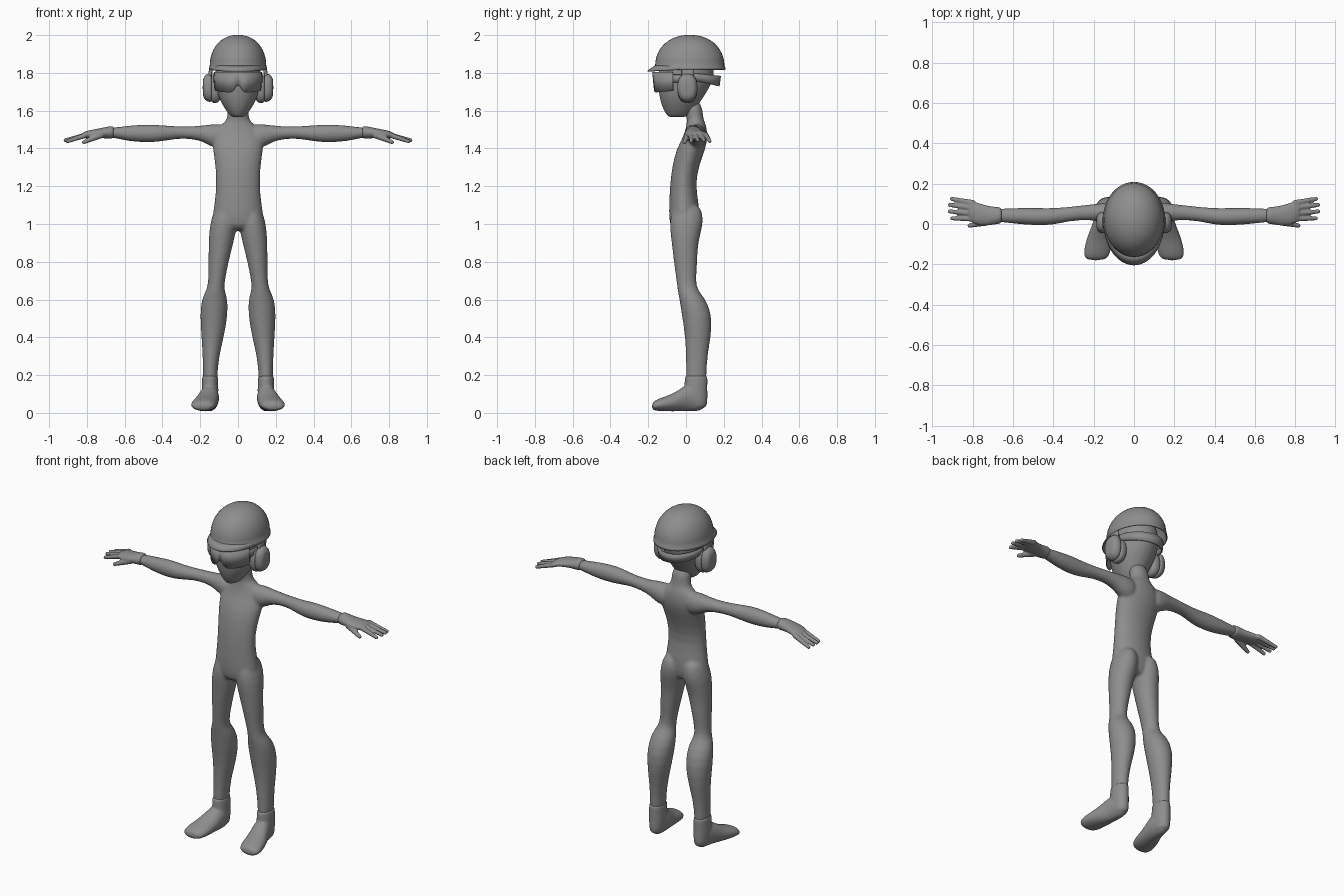
import bpy, bmesh
from math import sin, cos, pi, radians, exp
from mathutils import Vector

cube = bpy.data.objects.get("Cube")
if cube:
    bpy.data.objects.remove(cube, do_unlink=True)

gray = bpy.data.materials.new("plain gray")
gray.use_nodes = True
gray.diffuse_color = (0.27, 0.27, 0.27, 1)
gray.node_tree.nodes["Principled BSDF"].inputs["Base Color"].default_value = gray.diffuse_color


def loft(bm, axis, stations, side=1, n=16, power=2, caps=True):
    """Rings along an axis; each station is (position, min, max, min, max) of the other two axes."""
    rings = []
    for p, a0, a1, b0, b1 in stations:
        ring = []
        for i in range(n):
            t = 2 * pi * i / n
            c, s = cos(t), sin(t)
            k = 1.02 / (abs(c) ** power + abs(s) ** power) ** (1 / power)
            co = [(a0 + a1) / 2 + c * k * (a1 - a0) / 2, (b0 + b1) / 2 + s * k * (b1 - b0) / 2]
            co.insert("xyz".index(axis), p)
            ring.append(bm.verts.new((co[0] * side, co[1], co[2])))
        rings.append(ring)
    for r, q in zip(rings, rings[1:]):
        for i in range(n):
            j = (i + 1) % n
            bm.faces.new((r[i], r[j], q[j], q[i]))
    if caps:
        bm.faces.new(rings[0])
        bm.faces.new(rings[-1])


def capsule(bm, a, b, r0, r1, side):
    """Tapered finger between two points."""
    a, b = (Vector((v[0] * side, v[1], v[2])) for v in (a, b))
    steps = 10
    for i in range(steps + 1):
        t = i / steps
        ret = bmesh.ops.create_icosphere(bm, subdivisions=2, radius=r0 + (r1 - r0) * t)
        bmesh.ops.translate(bm, verts=ret["verts"], vec=a.lerp(b, t))


def wrap(bm, a0, a1, n, inner, outer):
    """Strip of faces between two curves given by angle."""
    pairs = []
    for i in range(n + 1):
        t = radians(a0 + (a1 - a0) * i / n)
        pairs.append((bm.verts.new(inner(t)), bm.verts.new(outer(t))))
    for (a, b), (c, d) in zip(pairs, pairs[1:]):
        bm.faces.new((a, b, d, c))


def finish(name, bm, subsurf=0, voxel=0, smooth=0, thick=0):
    bmesh.ops.recalc_face_normals(bm, faces=bm.faces)
    for f in bm.faces:
        f.smooth = True
    me = bpy.data.meshes.new(name)
    bm.to_mesh(me)
    bm.free()
    me.materials.append(gray)
    ob = bpy.data.objects.new(name, me)
    bpy.context.collection.objects.link(ob)
    if thick:
        m = ob.modifiers.new("thickness", "SOLIDIFY")
        m.thickness = thick
    if subsurf:
        m = ob.modifiers.new("subdivision", "SUBSURF")
        m.levels = m.render_levels = subsurf
    if voxel:
        m = ob.modifiers.new("blend", "REMESH")
        m.mode, m.voxel_size, m.use_smooth_shade = "VOXEL", voxel, True
        m = ob.modifiers.new("soften", "SMOOTH")
        m.factor, m.iterations = 0.5, smooth
    return ob


# Body: torso, legs and arms blended into one skin
bm = bmesh.new()
loft(bm, "z", [
    (.96, -.1, .1, -.08, .06), (1.03, -.14, .14, -.09, .07), (1.1, -.125, .125, -.09, .07),
    (1.2, -.115, .115, -.085, .05), (1.3, -.118, .118, -.075, .065), (1.4, -.135, .135, -.05, .105),
    (1.46, -.135, .135, -.015, .115), (1.51, -.11, .11, 0, .11), (1.54, -.07, .07, .005, .1),
    (1.56, -.053, .053, .005, .09), (1.66, -.06, .06, -.02, .085)])
for s in (1, -1):
    loft(bm, "z", [
        (1.11, .03, .11, -.06, .07), (1.05, .005, .135, -.08, .09), (.99, .005, .15, -.088, .09),
        (.9, .024, .156, -.075, .062), (.8, .05, .156, -.065, .06), (.7, .07, .157, -.05, .052),
        (.65, .074, .165, -.045, .06), (.61, .055, .192, -.036, .1), (.52, .053, .202, -.022, .14),
        (.4, .075, .193, -.004, .132), (.3, .1, .187, 0, .113), (.2, .11, .185, 0, .108),
        (.12, .11, .185, 0, .108)], s)
    loft(bm, "x", [
        (.05, .0, .11, 1.39, 1.53), (.13, .005, .11, 1.4, 1.53), (.18, .015, .1, 1.435, 1.522),
        (.24, .02, .095, 1.45, 1.517), (.32, .015, .085, 1.453, 1.517), (.4, -.005, .078, 1.437, 1.522),
        (.48, -.008, .08, 1.43, 1.53), (.58, .0, .08, 1.438, 1.52), (.65, .008, .077, 1.455, 1.512),
        (.7, .012, .075, 1.46, 1.505)], s)
finish("body", bm, subsurf=1, voxel=.008, smooth=6)

for s, label in ((1, "left"), (-1, "right")):
    # Glove with cuff, four fingers and thumb
    bm = bmesh.new()
    loft(bm, "x", [
        (.652, .0, .084, 1.45, 1.522), (.68, .0, .084, 1.452, 1.518), (.73, -.01, .09, 1.455, 1.507),
        (.78, -.005, .108, 1.455, 1.498), (.83, .015, .12, 1.45, 1.486)], s)
    for root, tip, drop in ((.105, .125, .005), (.08, .095, 0), (.052, .062, 0), (.026, .028, .006)):
        capsule(bm, (.8, root, 1.472), (.9 + .014 - drop * 2, tip, 1.444 - drop), .016, .0115, s)
    capsule(bm, (.73, .01, 1.47), (.815, -.008, 1.434), .02, .012, s)
    finish(label + "_glove", bm, subsurf=1, voxel=.005, smooth=3)

    # Boot: ankle shaft blended with the foot
    bm = bmesh.new()
    loft(bm, "z", [
        (.2, .106, .19, -.006, .114), (.19, .106, .19, -.006, .114), (.12, .103, .193, -.01, .113),
        (.05, .105, .19, -.01, .115), (.02, .115, .18, .0, .105)], s)
    loft(bm, "y", [
        (.1, .115, .18, .012, .1), (.04, .1, .195, .008, .16), (0, .1, .205, .008, .15),
        (-.05, .105, .227, .008, .112), (-.1, .11, .243, .008, .09), (-.15, .118, .252, .01, .074),
        (-.182, .14, .24, .014, .055)], s)
    finish(label + "_boot", bm, subsurf=1, voxel=.006, smooth=4)

    # Ear protector: cushion, cup and holder arm
    bm = bmesh.new()
    loft(bm, "x", [(.09, -.03, .05, 1.66, 1.77), (.105, -.045, .06, 1.64, 1.785),
                   (.138, -.045, .06, 1.64, 1.785), (.142, -.035, .05, 1.655, 1.775)], s, power=2.6)
    finish(label + "_ear_cushion", bm, subsurf=1)
    bm = bmesh.new()
    loft(bm, "x", [(.138, -.042, .057, 1.65, 1.79), (.144, -.046, .061, 1.645, 1.797),
                   (.165, -.045, .06, 1.65, 1.795), (.182, -.034, .049, 1.665, 1.778),
                   (.187, -.02, .035, 1.69, 1.755)], s, power=2.6)
    finish(label + "_ear_cup", bm, subsurf=1)
    bm = bmesh.new()
    loft(bm, "z", [(1.75, .138, .155, -.02, .04), (1.79, .138, .16, -.025, .045),
                   (1.84, .13, .15, -.025, .045)], s, n=8, power=4)
    finish(label + "_ear_holder", bm, subsurf=1)

# Head
bm = bmesh.new()
loft(bm, "z", [
    (1.565, -.025, .025, -.085, -.01), (1.575, -.042, .042, -.1, .02), (1.605, -.065, .065, -.118, .05),
    (1.65, -.092, .092, -.134, .075), (1.7, -.11, .11, -.143, .11), (1.76, -.12, .12, -.147, .14),
    (1.83, -.12, .12, -.142, .15), (1.9, -.1, .1, -.11, .13), (1.94, -.05, .05, -.05, .07)], n=24)
finish("head", bm, subsurf=2)

# Helmet shell
bm = bmesh.new()
RX, RY, CY, BASE = .147, .18, .02, 1.835
rows = [(BASE - .018, RX + .005, RY + .005), (BASE - .006, RX + .004, RY + .004), (BASE, RX, RY)]
for i in range(1, 12):
    t = pi / 2 * i / 11.3
    rows.append((BASE + .166 * sin(t) ** .96, RX * cos(t) ** .92, RY * cos(t) ** .92))
loft(bm, "z", [(z, -a, a, CY - b, CY + b) for z, a, b in rows], n=40, caps=False)
top = [e for e in bm.edges if e.is_boundary and e.verts[0].co.z > BASE]
bmesh.ops.contextual_create(bm, geom=top)
finish("helmet_shell", bm, thick=.006)

# Helmet brim, longest in the middle
bm = bmesh.new()


def brim_inner(t):
    return (.144 * sin(t), CY - .175 * cos(t), 1.845)


def brim_outer(t):
    reach = max(cos(t), 0) ** .6
    return ((.148 + .012 * reach * (1 - reach)) * sin(t), CY - RY * cos(t) - .045 * reach, 1.822 - .01 * reach)


wrap(bm, -85, 85, 32, brim_inner, brim_outer)
finish("helmet_brim", bm, thick=.006)


# Safety goggles: wrapped lens with a nose notch, plus temple arms
def around(t, rx, ry, cy, z):
    return (rx * sin(t), cy - ry * cos(t), z)


def lens_bottom(t):
    x = .128 * sin(t)
    return around(t, .124, .145, -.022, 1.697 + .038 * exp(-(x / .022) ** 2) + .012 * abs(sin(t)) ** 4)


bm = bmesh.new()
wrap(bm, -72, 72, 48, lens_bottom, lambda t: around(t, .128, .152, -.022, 1.805))
finish("goggle_lens", bm, thick=.005)
for s, label in ((1, "left"), (-1, "right")):
    bm = bmesh.new()
    wrap(bm, s * 68, s * 115, 12, lambda t: around(t, .13, .154, -.022, 1.75),
         lambda t: around(t, .131, .155, -.022, 1.79))
    finish(label + "_goggle_arm", bm, thick=.006)

# Helmet harness band round the back of the head
bm = bmesh.new()
wrap(bm, 95, 265, 32, lambda t: around(t, .124, .15, .02, 1.765 + .035 * cos(t)),
     lambda t: around(t, .128, .157, .02, 1.8 + .015 * cos(t)))
finish("harness_band", bm, thick=.008)
